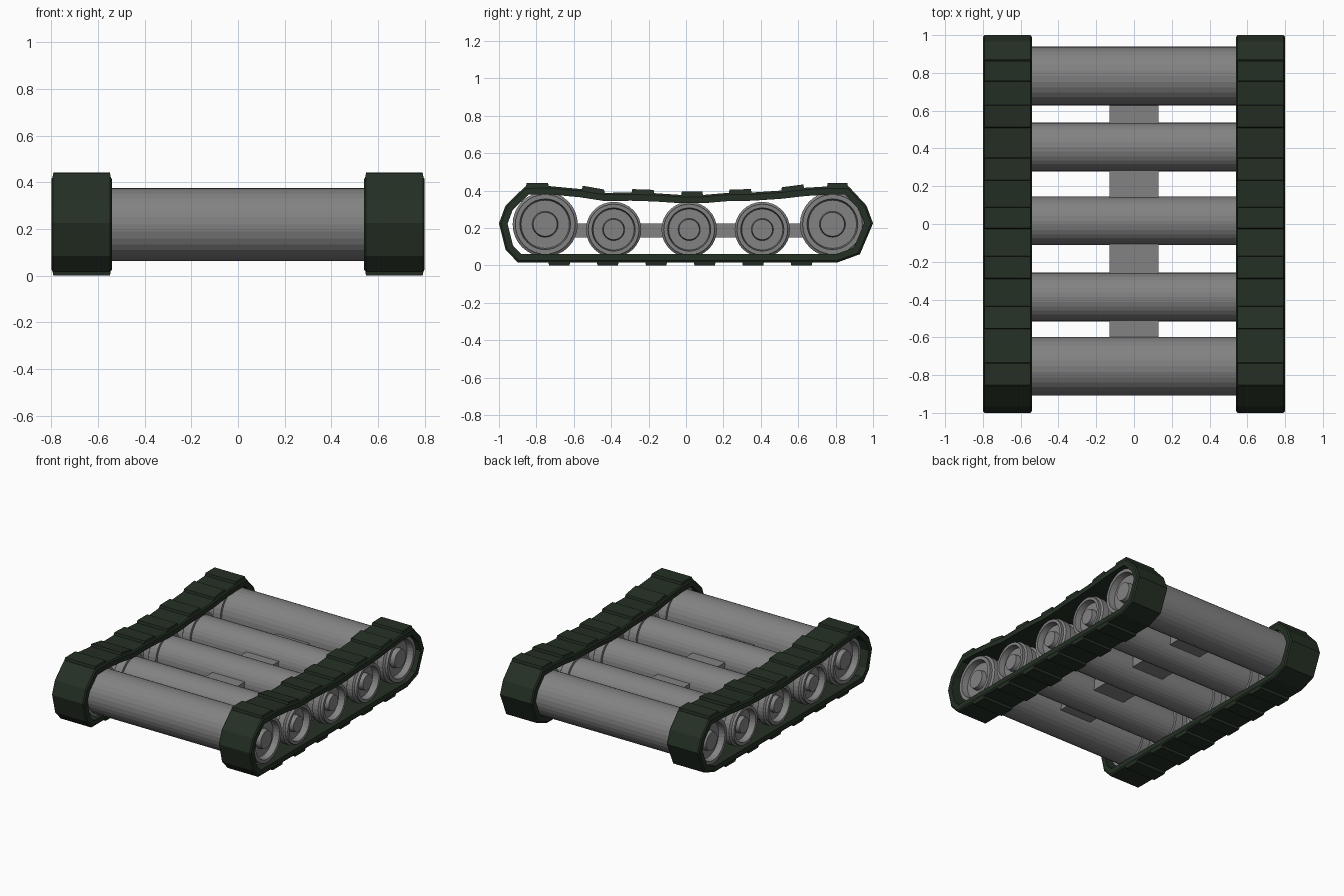
import bpy, bmesh, math
from mathutils import Vector

if "Cube" in bpy.data.objects:
    bpy.data.objects.remove(bpy.data.objects["Cube"])


def material(name, rgb):
    m = bpy.data.materials.new(name)
    m.diffuse_color = (*rgb, 1)
    m.use_nodes = True
    m.node_tree.nodes["Principled BSDF"].inputs["Base Color"].default_value = m.diffuse_color
    return m


GREEN = material("dark green", (0.018, 0.029, 0.018))
GREY = material("mid grey", (0.225, 0.225, 0.225))


def finish(bm, name, mat, mirror=False):
    bmesh.ops.recalc_face_normals(bm, faces=bm.faces)
    me = bpy.data.meshes.new(name)
    bm.to_mesh(me)
    bm.free()
    me.materials.append(mat)
    ob = bpy.data.objects.new(name, me)
    bpy.context.collection.objects.link(ob)
    if mirror:
        ob.modifiers.new("mirror", 'MIRROR')
    return ob


def lathe(name, profile, y, z, mat, mirror=False, seg=32):
    """Spin (x, radius) pairs about an axis along x."""
    bm = bmesh.new()
    rings = []
    for x, r in profile:
        rings.append([bm.verts.new((x, y + r * math.cos(2 * math.pi * i / seg),
                                    z + r * math.sin(2 * math.pi * i / seg)))
                      for i in range(seg)])
    for a, b in zip(rings, rings[1:]):
        for i in range(seg):
            j = (i + 1) % seg
            bm.faces.new((a[i], a[j], b[j], b[i]))
    bm.faces.new(rings[0])
    bm.faces.new(rings[-1])
    return finish(bm, name, mat, mirror)


# Outer line of the belt in (y, z), clockwise: sagging top, then ends and bottom
TOP = [(-0.86, 0.422), (-0.73, 0.424), (-0.56, 0.408), (-0.43, 0.388),
       (-0.295, 0.390), (-0.165, 0.386), (-0.03, 0.377), (0.095, 0.377),
       (0.225, 0.388), (0.355, 0.390), (0.505, 0.400), (0.635, 0.415),
       (0.75, 0.422), (0.87, 0.422)]
ENDS = [(0.965, 0.32), (1.0, 0.225), (0.93, 0.06), (0.81, 0.016),
        (-0.90, 0.016), (-0.965, 0.085), (-1.0, 0.225), (-0.965, 0.32)]
PATH = [Vector(p) for p in TOP + ENDS]
THICK = 0.044


def inward(i, depth):
    """Mitred offset of a path point towards the inside of the loop."""
    p = PATH[i]
    d1 = (p - PATH[i - 1]).normalized()
    d2 = (PATH[(i + 1) % len(PATH)] - p).normalized()
    n1, n2 = Vector((d1.y, -d1.x)), Vector((d2.y, -d2.x))
    return p + (n1 + n2) * depth / (1 + n1.dot(n2))


# Track belts, with a chamfered cross-section
SECTION = [(0.54, THICK), (0.54, 0.01), (0.548, 0), (0.792, 0), (0.80, 0.01), (0.80, THICK)]
bm = bmesh.new()
loops = [[bm.verts.new((x, *inward(i, d))) for x, d in SECTION] for i in range(len(PATH))]
for i, a in enumerate(loops):
    b = loops[(i + 1) % len(loops)]
    for k in range(len(SECTION)):
        m = (k + 1) % len(SECTION)
        bm.faces.new((a[k], a[m], b[m], b[k]))
finish(bm, "track_belt", GREEN, True)


# Raised tread pads along the top and bottom runs
def pad(bm, p, q, up, h):
    lo = [(p[0], p[1] - 0.02 * up), (q[0], q[1] - 0.02 * up)]
    hi = [(q[0] - 0.008, q[1] + h * up), (p[0] + 0.008, p[1] + h * up)]
    a = [bm.verts.new((0.542, *v)) for v in lo] + [bm.verts.new((0.549, *v)) for v in hi]
    b = [bm.verts.new((0.798, *v)) for v in lo] + [bm.verts.new((0.791, *v)) for v in hi]
    bm.faces.new(a)
    bm.faces.new(b)
    for k in range(4):
        m = (k + 1) % 4
        bm.faces.new((a[k], a[m], b[m], b[k]))


bm = bmesh.new()
for k in range(0, len(TOP), 2):
    pad(bm, TOP[k], TOP[k + 1], 1, 0.018)
for k in range(6):
    y = -0.74 + 0.259 * k
    pad(bm, (y, 0.016), (y + 0.125, 0.016), -1, 0.016)
finish(bm, "tread_pads", GREEN, True)

# Wheels (x, share of radius) and the full-width rollers joining them
WHEEL = [(0.57, 0.88), (0.57, 1), (0.63, 1), (0.64, 0.9), (0.68, 0.9), (0.69, 1),
         (0.735, 1), (0.745, 0.92), (0.765, 0.92), (0.765, 0.78), (0.72, 0.74),
         (0.72, 0.40), (0.755, 0.37), (0.755, 0.01)]
for n, (y, z, r, roll) in enumerate([(-0.753, 0.22, 0.174, 0.156), (-0.387, 0.192, 0.148, 0.129),
                                     (0.017, 0.192, 0.148, 0.129), (0.408, 0.192, 0.148, 0.129),
                                     (0.783, 0.22, 0.174, 0.156)], 1):
    lathe(f"wheel_pair_{n}", [(x, s * r) for x, s in WHEEL], y, z, GREY, True)
    lathe(f"roller_{n}", [(-0.59, roll), (0.59, roll)], y, z, GREY)

# Central beam running under the rollers
bm = bmesh.new()
bmesh.ops.create_cube(bm, size=1)
for v in bm.verts:
    v.co = (v.co.x * 0.26, v.co.y * 1.5 + 0.015, v.co.z * 0.075 + 0.188)
finish(bm, "centre_beam", GREY)
